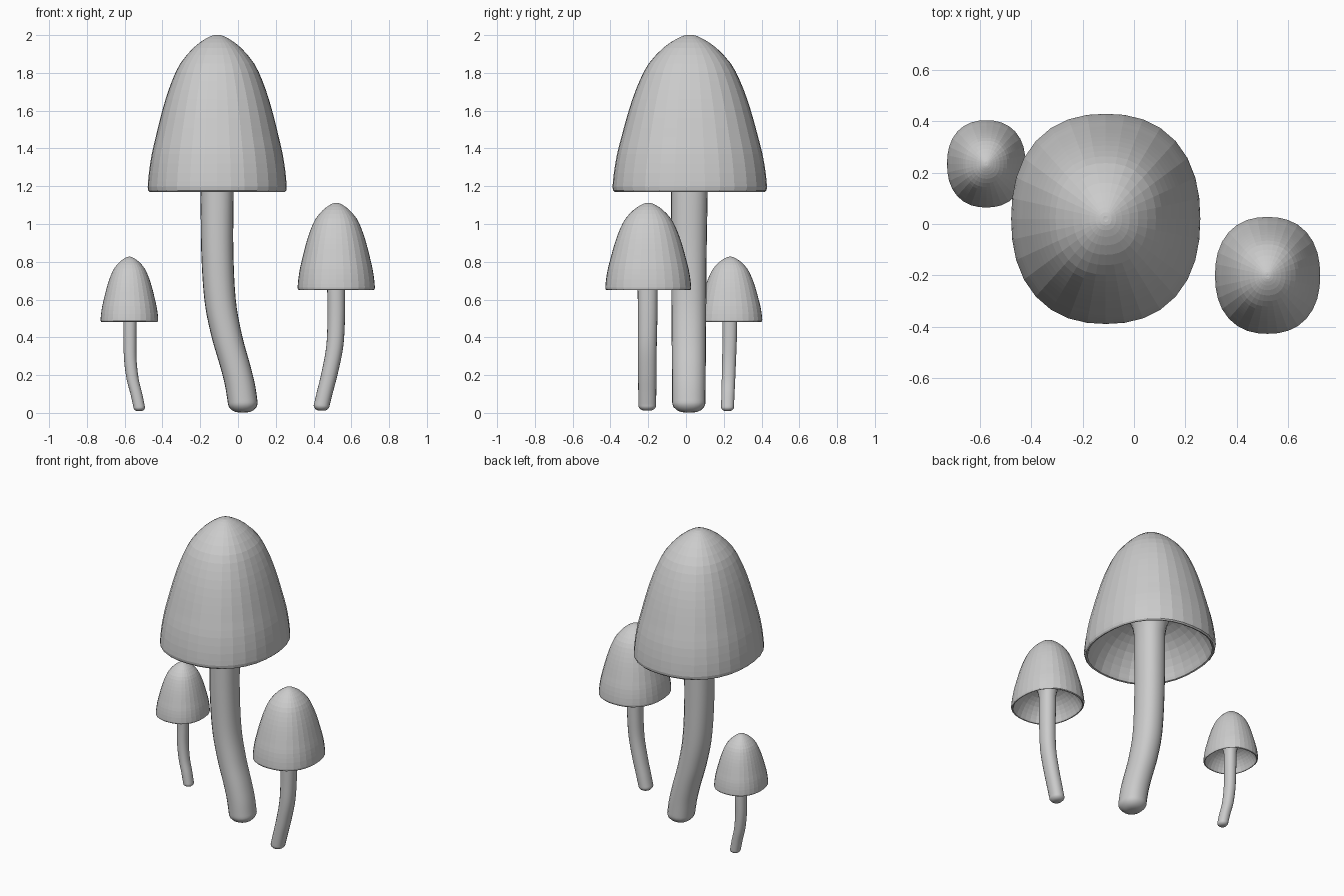
import bpy, bmesh, math

if "Cube" in bpy.data.objects:
    bpy.data.objects.remove(bpy.data.objects["Cube"])

SEG = 32
POWER = 2.3      # slightly squared-off round section
RATIO = 0.9      # width in x relative to depth in y


def section(n):
    """Unit outline of a softly squared circle."""
    pts = []
    for i in range(n):
        a = 2 * math.pi * i / n
        c, s = math.cos(a), math.sin(a)
        k = (abs(c) ** POWER + abs(s) ** POWER) ** (-1 / POWER)
        pts.append((c * k, s * k))
    return pts


def smooth_curve(pts, steps):
    """Catmull-Rom refinement of tuples."""
    out = []
    for i in range(len(pts) - 1):
        p0, p1 = pts[max(i - 1, 0)], pts[i]
        p2, p3 = pts[i + 1], pts[min(i + 2, len(pts) - 1)]
        for k in range(steps):
            t = k / steps
            out.append(tuple(
                0.5 * (2 * b + (c - a) * t + (2 * a - 5 * b + 4 * c - d) * t * t
                       + (3 * b - a - 3 * c + d) * t ** 3)
                for a, b, c, d in zip(p0, p1, p2, p3)))
    return out + [pts[-1]]


def loft(name, rings, n, smooth):
    """Skin rings given as (x, y, z, radius in y), closing both ends."""
    bm = bmesh.new()
    outline = section(n)
    loops = [[bm.verts.new((x + u * r * RATIO, y + v * r, z)) for u, v in outline]
             for x, y, z, r in rings]
    for a, b in zip(loops, loops[1:]):
        for i in range(n):
            j = (i + 1) % n
            bm.faces.new((a[i], a[j], b[j], b[i]))
    bm.faces.new(loops[0][::-1])
    bm.faces.new(loops[-1])
    bmesh.ops.recalc_face_normals(bm, faces=bm.faces[:])
    for f in bm.faces:
        f.smooth = smooth
    me = bpy.data.meshes.new(name)
    bm.to_mesh(me)
    bm.free()
    ob = bpy.data.objects.new(name, me)
    bpy.context.collection.objects.link(ob)
    return ob


# Cap profile for the large mushroom: (radius, height above rim)
OUTER = [(0.409, 0.025), (0.402, 0.10), (0.385, 0.20), (0.362, 0.29), (0.335, 0.39),
         (0.304, 0.49), (0.265, 0.59), (0.217, 0.68), (0.140, 0.763),
         (0.070, 0.81), (0.025, 0.829), (0.004, 0.83)]
INNER = [(0.06, 0.27), (0.13, 0.262), (0.22, 0.225), (0.30, 0.16),
         (0.355, 0.08), (0.38, 0.02)]
RIM = [(0.388, 0.003), (0.398, 0.0), (0.406, 0.008)]


def mushroom(label, cap, scale, path, r_base, r_top):
    cx, cy, cz = cap
    # hollow bell cap: underside, lip, outside
    profile = smooth_curve(INNER, 2) + RIM + smooth_curve(OUTER, 2)
    loft(label + "_cap", [(cx, cy, cz + h * scale, r * scale) for r, h in profile],
         SEG, False)
    # stem: rounded foot, bent shaft, flare into the cap
    z0, z1 = path[0][2], cz
    shaft = [(x, y, z, r_base + (r_top - r_base) * (z - z0) / (z1 - z0))
             for x, y, z in smooth_curve(path, 5)]
    x, y, z = path[0]
    drop = r_base * 0.6
    foot = [(x, y, z - drop * math.sin(a), r_base * (0.25 + 0.75 * math.cos(a)))
            for a in (math.radians(d) for d in (90, 72, 50, 28, 12))]
    tx, ty, _ = path[-1]
    flare = [(tx, ty, cz + h * scale, r_top * k)
             for h, k in ((0.12, 1.0), (0.18, 1.1), (0.23, 1.3), (0.275, 1.7))]
    loft(label + "_stem", foot + shaft + flare, 20, True)


mushroom("large", (-0.11, 0.02, 1.17), 1.0,
         [(0.025, 0.015, 0.055), (0.01, 0.015, 0.15), (-0.015, 0.015, 0.25),
          (-0.06, 0.015, 0.41), (-0.095, 0.015, 0.60), (-0.11, 0.015, 0.87),
          (-0.11, 0.018, 1.17)], 0.088, 0.097)
mushroom("medium", (0.52, -0.20, 0.65), 0.556,
         [(0.443, -0.205, 0.04), (0.46, -0.205, 0.11), (0.485, -0.205, 0.21),
          (0.512, -0.205, 0.35), (0.52, -0.203, 0.50), (0.52, -0.203, 0.65)],
         0.047, 0.053)
mushroom("small", (-0.575, 0.234, 0.482), 0.415,
         [(-0.523, 0.22, 0.03), (-0.538, 0.222, 0.10), (-0.558, 0.225, 0.18),
          (-0.57, 0.228, 0.28), (-0.572, 0.231, 0.38), (-0.572, 0.232, 0.482)],
         0.034, 0.039)
